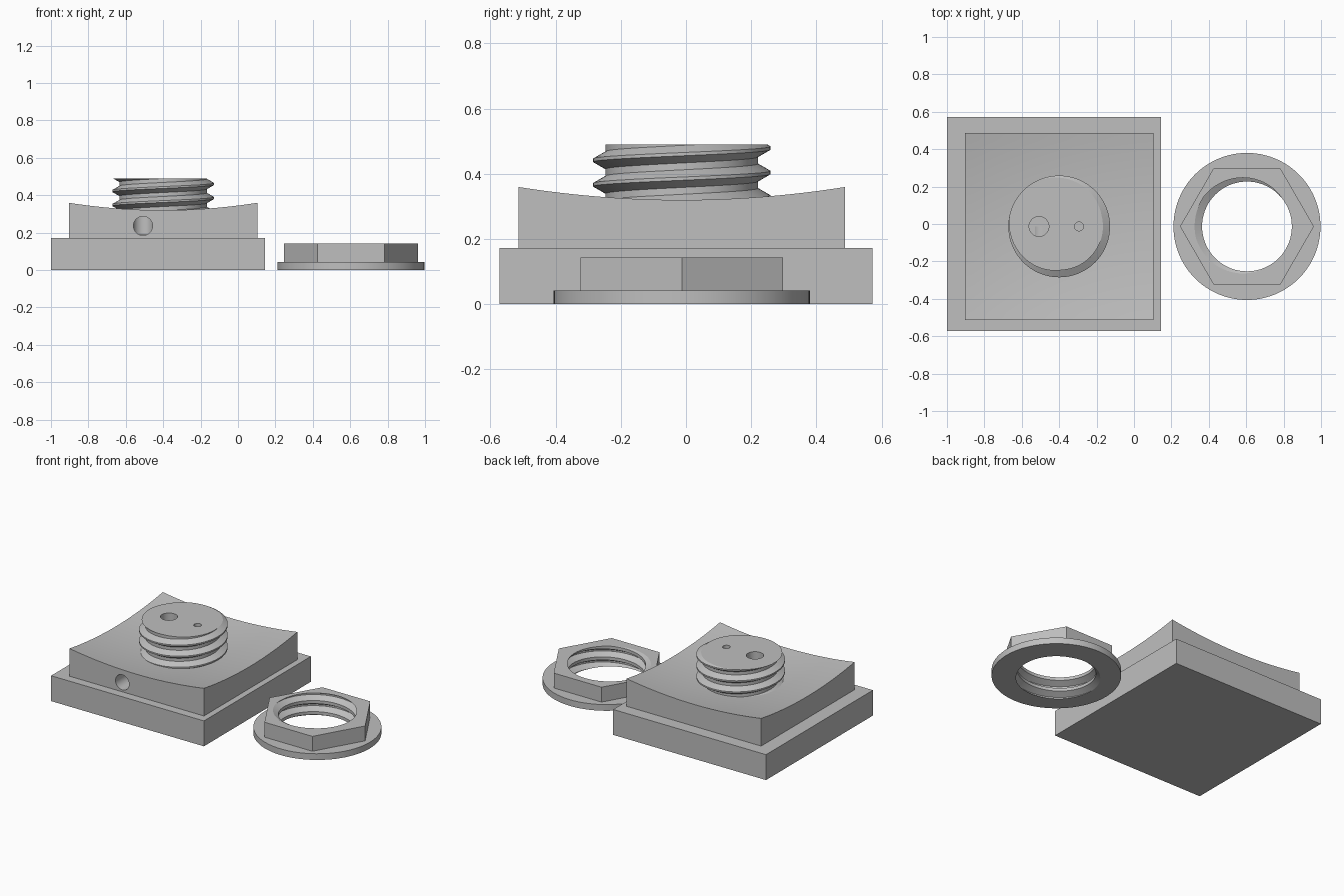
import bpy, bmesh, math
from mathutils import Vector

if "Cube" in bpy.data.objects:
    bpy.data.objects.remove(bpy.data.objects["Cube"])

CY = -0.013                  # shared y centre of stud and nut
STUD_X, NUT_X = -0.40, 0.604
PITCH = 0.075

grey = bpy.data.materials.new("plain_grey")
grey.diffuse_color = (0.52, 0.52, 0.52, 1)
grey.use_nodes = True
grey.node_tree.nodes["Principled BSDF"].inputs["Base Color"].default_value = grey.diffuse_color


def finish(name, bm):
    bmesh.ops.recalc_face_normals(bm, faces=bm.faces)
    me = bpy.data.meshes.new(name)
    bm.to_mesh(me)
    bm.free()
    me.materials.append(grey)
    ob = bpy.data.objects.new(name, me)
    bpy.context.collection.objects.link(ob)
    return ob


def box(name, x0, x1, y0, y1, z0, z1):
    bm = bmesh.new()
    bmesh.ops.create_cube(bm, size=1)
    for v in bm.verts:
        v.co = ((x0 + x1) / 2 + v.co.x * (x1 - x0),
                (y0 + y1) / 2 + v.co.y * (y1 - y0),
                (z0 + z1) / 2 + v.co.z * (z1 - z0))
    return finish(name, bm)


def prism(name, r, start, end, sides):
    """Cylinder or prism running from start to end."""
    a, b = Vector(start), Vector(end)
    turn = (b - a).to_track_quat('Z', 'Y')
    bm = bmesh.new()
    rings = [[bm.verts.new(p + turn @ Vector((r * math.cos(t), r * math.sin(t), 0)))
              for t in (2 * math.pi * i / sides for i in range(sides))] for p in (a, b)]
    for i in range(sides):
        j = (i + 1) % sides
        bm.faces.new((rings[0][i], rings[0][j], rings[1][j], rings[1][i]))
    for ring in rings:
        bm.faces.new(ring)
    return finish(name, bm)


def screw(name, x, y, root, crest, z_start, turns, cut=None, n=72):
    """Solid right-hand screw; a crest lies at z_start on the +x side."""
    c = crest
    profile = [(-0.005, c), (0.005, c), (0.027, root), (0.048, root)]
    bm = bmesh.new()
    cols = []
    for i in range(n):
        t = 2 * math.pi * i / n
        cols.append([bm.verts.new((x + r * math.cos(t), y + r * math.sin(t),
                                   z_start + PITCH * (k + i / n) + dz))
                     for k in range(turns + 1) for dz, r in profile])
    m = 4 * turns
    for i in range(n):
        wrap = 4 if i == n - 1 else 0
        nxt = cols[(i + 1) % n]
        for j in range(m if i == n - 1 else m + 3):
            if j + 1 + wrap < len(nxt):
                bm.faces.new((cols[i][j], nxt[j + wrap], nxt[j + 1 + wrap], cols[i][j + 1]))
    # close both helical ends with a fan round the axis
    rim = [e for e in bm.edges if e.is_boundary]
    mid = z_start + PITCH * (turns + 1) / 2
    low = bm.verts.new((x, y, z_start + PITCH * 0.5))
    high = bm.verts.new((x, y, z_start + PITCH * (turns + 0.8)))
    for e in rim:
        apex = low if (e.verts[0].co.z + e.verts[1].co.z) / 2 < mid else high
        bm.faces.new((e.verts[0], e.verts[1], apex))
    # flat ends
    for z, sign in ((cut[0], -1), (cut[1], 1)) if cut else ():
        bmesh.ops.bisect_plane(bm, geom=bm.verts[:] + bm.edges[:] + bm.faces[:],
                               plane_co=(0, 0, z), plane_no=(0, 0, sign), clear_outer=True)
        bmesh.ops.holes_fill(bm, edges=[e for e in bm.edges if e.is_boundary], sides=0)
    return finish(name, bm)


def combine(target, parts):
    """Apply booleans in order, drop the helpers and smooth the result."""
    bpy.context.view_layer.objects.active = target
    for op, other in parts:
        mod = target.modifiers.new(op, 'BOOLEAN')
        mod.operation, mod.object, mod.solver = op, other, 'EXACT'
        bpy.ops.object.modifier_apply(modifier=mod.name)
        bpy.data.objects.remove(other)
    bpy.ops.object.select_all(action='DESELECT')
    target.select_set(True)
    bpy.ops.object.shade_smooth_by_angle(angle=math.radians(20))


# Upper block with a shallow spherical dish in its top
bm = bmesh.new()
bmesh.ops.create_grid(bm, x_segments=24, y_segments=24, size=0.5)
for v in bm.verts:
    x, y = v.co.x, v.co.y
    v.co = (STUD_X + x * 1.008, CY + y, 0.28 + (x * x + y * y) / 6.3)
ext = bmesh.ops.extrude_face_region(bm, geom=bm.faces[:], use_keep_orig=True)
low = [g for g in ext["geom"] if isinstance(g, bmesh.types.BMVert)]
for v in low:
    v.co.z = 0.1
bmesh.ops.dissolve_limit(bm, angle_limit=0.0005, verts=low,
                         edges=[e for e in bm.edges if all(v.co.z < 0.11 for v in e.verts)])
block = finish("dished_block", bm)

# Mount: square plate, dished block and threaded stud, with its passages
mount = box("threaded_mount", -1.0, 0.145, -0.572, 0.572, 0, 0.172)
stud = screw("threaded_stud", STUD_X, CY, 0.234, 0.272, 0.46 - 5 * PITCH, 7, (0.21, 0.49))
HX = -0.508
combine(mount, [
    ('UNION', block),
    ('UNION', stud),
    ('DIFFERENCE', prism("main_bore", 0.053, (HX, CY, 0.19), (HX, CY, 0.6), 40)),
    ('DIFFERENCE', prism("front_bore", 0.051, (HX, CY, 0.236), (HX, -0.7, 0.236), 40)),
    ('DIFFERENCE', prism("small_bore", 0.024, (-0.294, CY, 0.2), (-0.294, CY, 0.6), 24)),
])

# Flanged hexagonal nut with an internal thread
nut = prism("flanged_nut", 0.393, (NUT_X, CY, 0), (NUT_X, CY, 0.042), 96)
hexagon = prism("hexagon", 0.358, (NUT_X, CY, 0.02), (NUT_X, CY, 0.143), 6)
# turn the hexagon so that corners point along x
for v in hexagon.data.vertices:
    d = v.co - Vector((NUT_X, CY, 0))
    a = round(math.atan2(d.y, d.x) / (math.pi / 3)) * math.pi / 3
    v.co.x, v.co.y = NUT_X + 0.358 * math.cos(a), CY + 0.358 * math.sin(a)
tap = screw("nut_thread", NUT_X, CY, 0.24, 0.28, 0.108 - 4 * PITCH, 7)
combine(nut, [('UNION', hexagon), ('DIFFERENCE', tap)])
